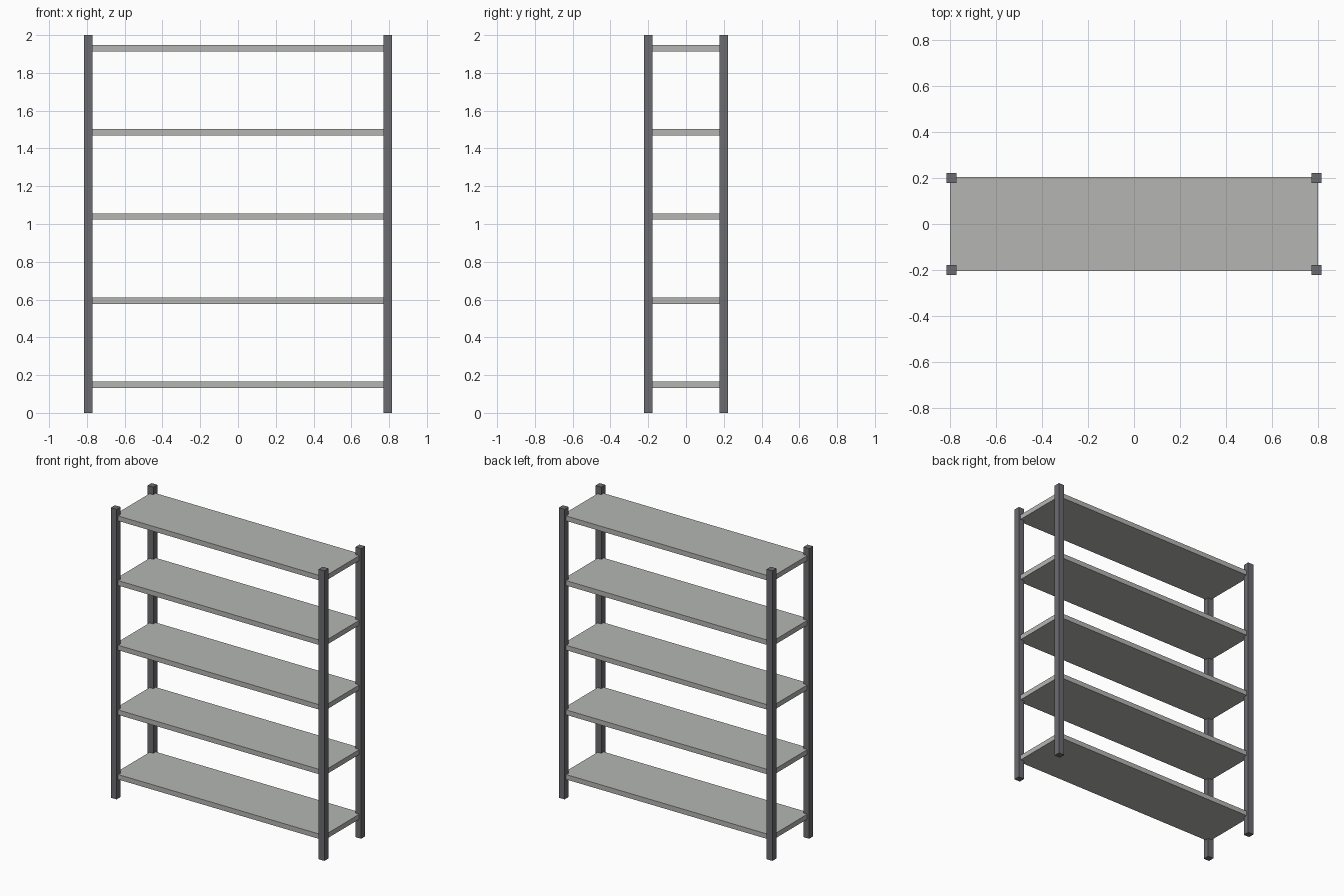
import bpy

if "Cube" in bpy.data.objects:
    bpy.data.objects.remove(bpy.data.objects["Cube"])


def material(name, color):
    mat = bpy.data.materials.new(name)
    mat.diffuse_color = (*color, 1)
    mat.use_nodes = True
    mat.node_tree.nodes["Principled BSDF"].inputs["Base Color"].default_value = mat.diffuse_color
    return mat


def box(name, center, size, mat):
    bpy.ops.mesh.primitive_cube_add(size=1, location=center)
    ob = bpy.context.object
    ob.name = name
    ob.scale = size
    bpy.ops.object.transform_apply(location=False, rotation=False, scale=True)
    ob.data.materials.append(mat)
    return ob


steel = material("dark_steel", (0.15, 0.15, 0.165))
board = material("grey_board", (0.46, 0.47, 0.45))

# Four square corner posts
for side, sx in (("left", -1), ("right", 1)):
    for face, sy in (("front", -1), ("back", 1)):
        box(f"{face}_{side}_post", (sx * 0.793, sy * 0.2, 1.0),
            (0.044, 0.044, 2.0), steel)

# Five evenly spaced shelves, corners let into the posts
for i in range(5):
    box(f"shelf_{i + 1}", (0, 0, 0.148 + i * 0.4458), (1.6, 0.41, 0.034), board)
